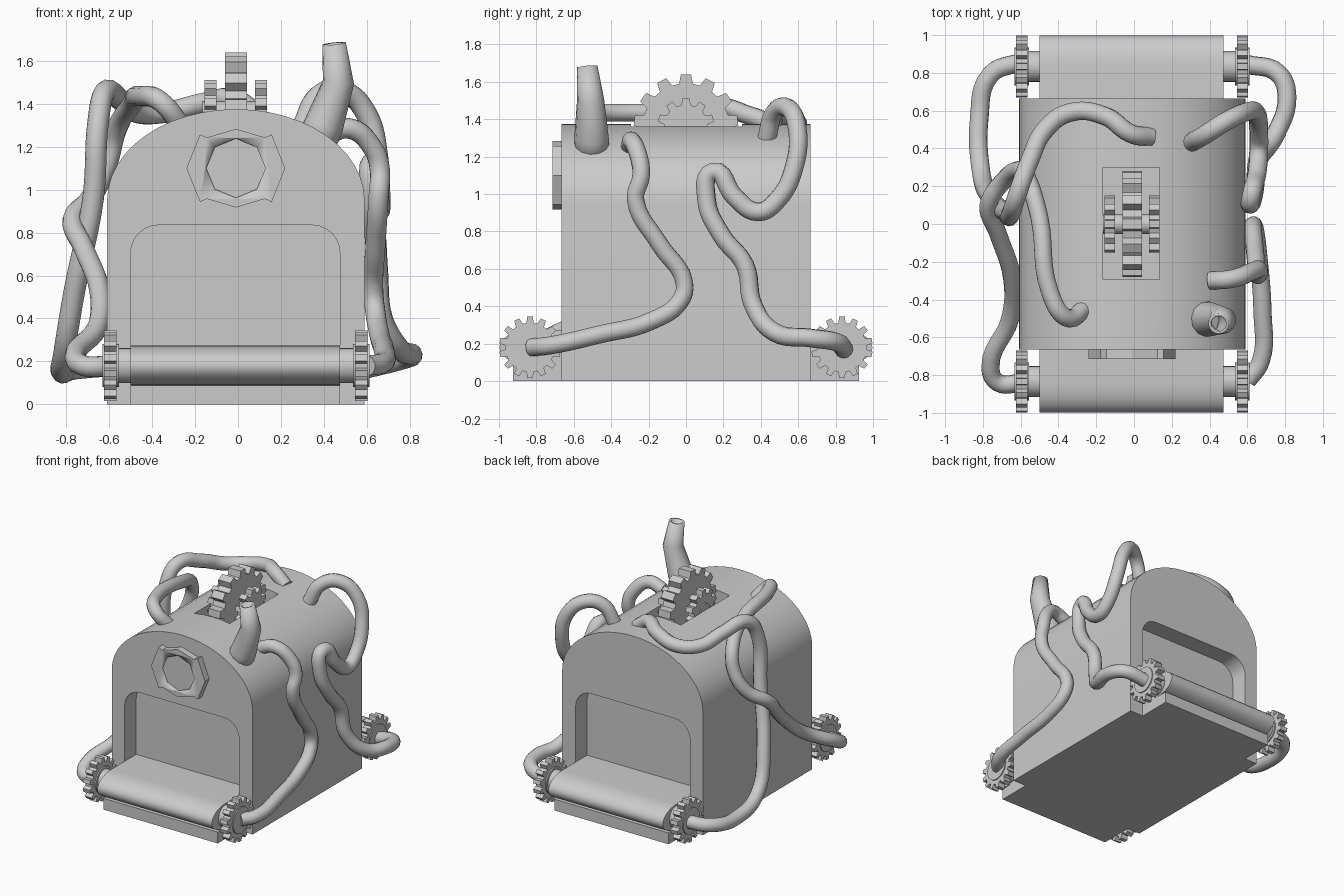
import bpy, bmesh, math
from math import sin, cos, pi

if "Cube" in bpy.data.objects:
    bpy.data.objects.remove(bpy.data.objects["Cube"])

CX = -0.01  # model's plane of symmetry


def finish(ob, angle=30):
    bpy.ops.object.select_all(action='DESELECT')
    ob.select_set(True)
    bpy.context.view_layer.objects.active = ob
    bpy.ops.object.shade_smooth_by_angle(angle=math.radians(angle))
    return ob


def prism(name, pts, axis, a, b):
    """Extrude a 2D outline along an axis ('x': y,z outline; 'y': x,z outline)."""
    place = {'x': lambda u, v, t: (t, u, v), 'y': lambda u, v, t: (u, t, v)}[axis]
    bm = bmesh.new()
    ends = [[bm.verts.new(place(u, v, t)) for u, v in pts] for t in (a, b)]
    bm.faces.new(ends[0])
    bm.faces.new(ends[1])
    n = len(pts)
    for i in range(n):
        j = (i + 1) % n
        bm.faces.new((ends[0][i], ends[0][j], ends[1][j], ends[1][i]))
    bmesh.ops.recalc_face_normals(bm, faces=bm.faces)
    me = bpy.data.meshes.new(name)
    bm.to_mesh(me)
    bm.free()
    ob = bpy.data.objects.new(name, me)
    bpy.context.collection.objects.link(ob)
    return finish(ob)


def box(name, x0, x1, y0, y1, z0, z1):
    return prism(name, [(y0, z0), (y1, z0), (y1, z1), (y0, z1)], 'x', x0, x1)


def arc(cu, cv, ru, rv, a0, a1, n):
    return [(cu + ru * cos(math.radians(a0 + (a1 - a0) * i / n)),
             cv + rv * sin(math.radians(a0 + (a1 - a0) * i / n))) for i in range(n + 1)]


def disc(name, y, z, r, x0, x1, n=24):
    return prism(name, arc(y, z, r, r, 0, 360, n)[:-1], 'x', x0, x1)


def gear(name, y, z, r, root, teeth, x0, x1):
    pts = []
    for i in range(teeth):
        mid = pi / 2 + 2 * pi * i / teeth
        step = 2 * pi / teeth
        for f, rad in ((-.33, root), (-.2, r), (.2, r), (.33, root)):
            pts.append((y + rad * cos(mid + f * step), z + rad * sin(mid + f * step)))
    return prism(name, pts, 'x', x0, x1)


def cut(ob, cutter):
    mod = ob.modifiers.new("cut", 'BOOLEAN')
    mod.object = cutter
    mod.solver = 'EXACT'
    finish(ob)
    bpy.ops.object.modifier_apply(modifier=mod.name)
    bpy.data.objects.remove(cutter)


def tube(name, pts, r, kind='BEZIER', radii=None, caps=True):
    cu = bpy.data.curves.new(name, 'CURVE')
    cu.dimensions = '3D'
    cu.bevel_depth = r
    cu.bevel_resolution = 4
    cu.resolution_u = 6
    cu.use_fill_caps = caps
    sp = cu.splines.new(kind)
    store = sp.bezier_points if kind == 'BEZIER' else sp.points
    store.add(len(pts) - 1)
    for i, (p, q) in enumerate(zip(store, pts)):
        if kind == 'BEZIER':
            p.co = q
            p.handle_left_type = p.handle_right_type = 'AUTO'
        else:
            p.co = (*q, 1)
        p.radius = radii[i] if radii else 1
    ob = bpy.data.objects.new(name, cu)
    bpy.context.collection.objects.link(ob)
    bpy.ops.object.select_all(action='DESELECT')
    ob.select_set(True)
    bpy.context.view_layer.objects.active = ob
    bpy.ops.object.convert(target='MESH')
    return finish(bpy.context.object, 50)


# Arched housing with a doorway recess on each end and a slot on top
arch = [(CX - .6, 0), (CX + .6, 0)] + arc(CX, .95, .6, .425, 0, 180, 24)
body = prism("housing", arch, 'y', -.665, .665)
door = [(-.5, .06), (.475, .06)] + arc(.345, .705, .13, .13, 0, 90, 6) + arc(-.37, .705, .13, .13, 90, 180, 6)
for s in (-1, 1):
    cut(body, prism("doorway_cutter", door, 'y', s * .525, s * .8))
cut(body, box("slot_cutter", -.165, .135, -.295, .3, 1.15, 1.6))
finish(body)

# Base slab under both belts
for s, side in ((-1, "front"), (1, "back")):
    box(f"{side}_base_slab", -.5, .475, s * .5, s * .925, 0, .087)

    # Belt with rounded nose, axle and end gears
    nose = [(s * u, v) for u, v in arc(.834, .18, .163, .093, -90, 90, 14)]
    prism(f"{side}_belt", nose + [(s * .5, .273), (s * .5, .087)], 'x', -.5, .475)
    disc(f"{side}_axle", s * .834, .18, .082, CX - .56, CX + .56)
    for t, hand in ((-1, "left"), (1, "right")):
        gear(f"{side}_{hand}_gear", s * .834, .18, .165, .132, 14,
             CX + t * .555, CX + t * .614)
        disc(f"{side}_{hand}_gear_hub", s * .834, .18, .1, CX + t * .545, CX + t * .622)

# Gear train in the top slot
gear("top_large_gear", 0, 1.36, .28, .232, 13, CX - .05, CX + .052)
for t, hand in ((-1, "left"), (1, "right")):
    gear(f"top_{hand}_small_gear", 0, 1.36, .153, .118, 10, CX + t * .09, CX + t * .146)
disc("top_gear_axle", 0, 1.36, .052, -.165, .135, 16)

# Eared octagonal badge on the front
quarter = [(.23, 0), (.167, .157), (.135, .143), (0, .183)]
half = quarter + [(-u, v) for u, v in quarter[2::-1]]
outline = half + [(u, -v) for u, v in half[-2:0:-1]]
badge = prism("front_badge", [(CX + u, 1.1 + v) for u, v in outline], 'y', -.715, -.65)
cut(badge, prism("badge_cutter", arc(CX, 1.1, .138, .138, 0, 360, 8)[:-1], 'y', -.8, -.705))

# Bent, hollow chimney
chimney = tube("chimney", [(.35, -.5, 1.19), (.40, -.505, 1.30), (.468, -.51, 1.50), (.448, -.528, 1.68)],
               .05, 'POLY', [1.75, 1.7, 1.32, .96], caps=False)
mod = chimney.modifiers.new("wall", 'SOLIDIFY')
mod.thickness = .015
mod.offset = 0
bpy.ops.object.modifier_apply(modifier=mod.name)

# Hoses from the roof to the gears
tube("right_front_hose", [
    (.40, -.30, 1.25), (.52, -.29, 1.285), (.63, -.25, 1.19), (.66, -.24, 1.1), (.655, -.27, .97),
    (.64, -.14, .73), (.63, -.01, .53), (.64, -.03, .43), (.66, -.19, .32), (.68, -.46, .25),
    (.67, -.73, .19), (.60, -.83, .18)], .048)
tube("right_back_hose", [
    (.30, .43, 1.29), (.38, .475, 1.44), (.49, .545, 1.46), (.60, .595, 1.35), (.65, .58, 1.15),
    (.66, .49, .97), (.66, .385, .905), (.65, .26, .985), (.62, .145, 1.12), (.62, .11, .97),
    (.64, .19, .78), (.65, .315, .62), (.67, .36, .405), (.75, .475, .26), (.81, .67, .23),
    (.76, .80, .21), (.60, .845, .17)], .05)
tube("left_front_hose", [
    (-.26, -.45, 1.29), (-.36, -.495, 1.41), (-.445, -.36, 1.435), (-.5, .03, 1.39), (-.57, .25, 1.27),
    (-.61, .285, 1.12), (-.68, .24, .97), (-.77, .1, .86), (-.72, -.05, .73), (-.645, -.29, .53),
    (-.655, -.5, .36), (-.76, -.76, .22), (-.72, -.84, .18), (-.59, -.84, .18)], .048)
tube("left_back_hose", [
    (.09, .46, 1.35), (-.02, .48, 1.42), (-.15, .57, 1.405), (-.34, .59, 1.36), (-.47, .50, 1.36),
    (-.55, .34, 1.42), (-.62, .15, 1.455), (-.65, .06, 1.33), (-.675, .06, .96), (-.76, .14, .54),
    (-.81, .28, .24), (-.82, .55, .15), (-.76, .79, .165), (-.59, .86, .18)], .05)
